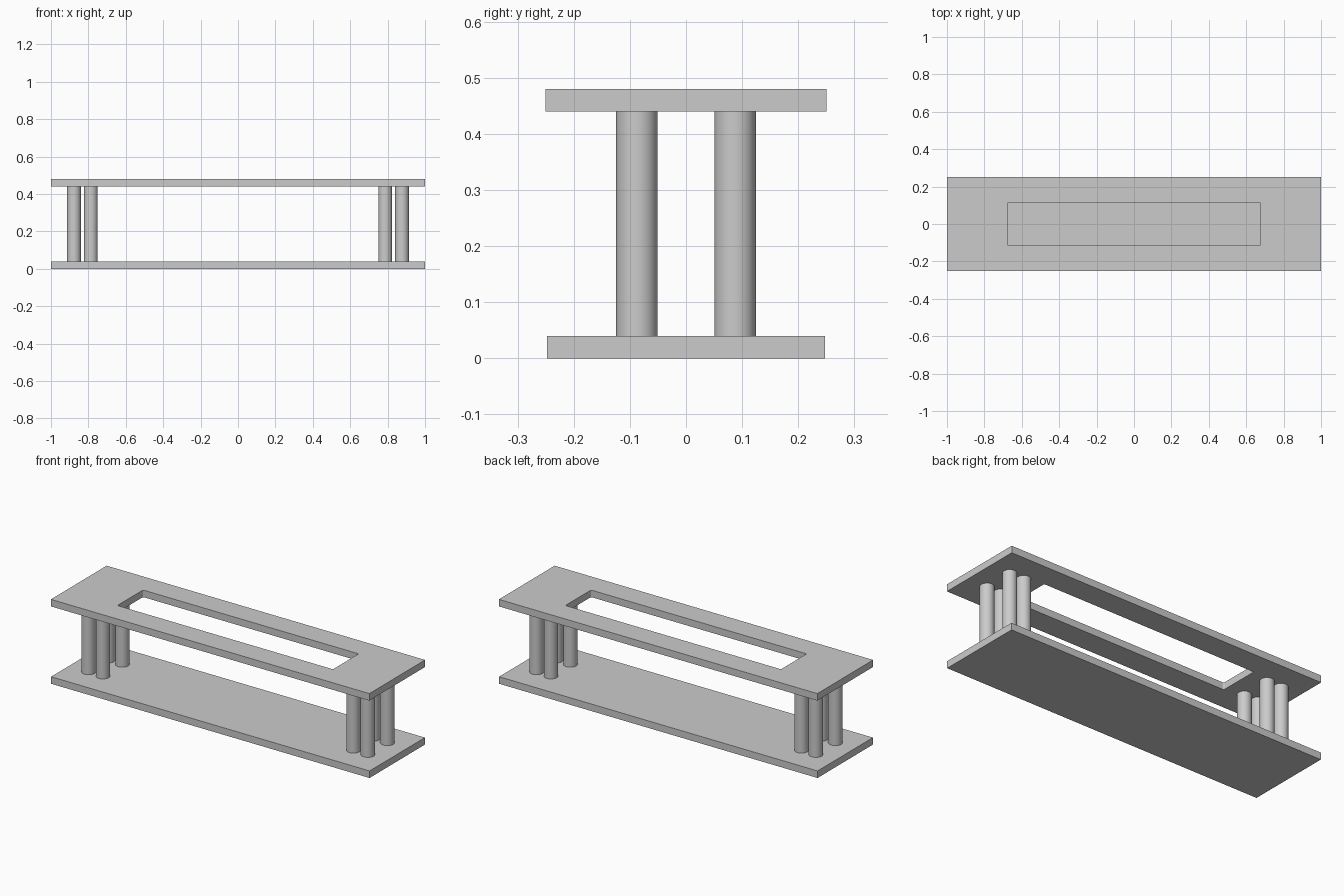
import bpy
import math

cube = bpy.data.objects.get("Cube")
if cube:
    bpy.data.objects.remove(cube, do_unlink=True)

LENGTH, DEPTH, HEIGHT, THICK = 2.0, 0.5, 0.48, 0.04
LEG_RADIUS = 0.037

grey = bpy.data.materials.new("plain grey")
grey.use_nodes = True
colour = (0.6, 0.6, 0.6, 1)
grey.diffuse_color = colour
grey.node_tree.nodes["Principled BSDF"].inputs["Base Color"].default_value = colour


def box(name, size, z):
    bpy.ops.mesh.primitive_cube_add(size=1, location=(0, 0, z))
    obj = bpy.context.object
    obj.name = name
    obj.scale = size
    bpy.ops.object.transform_apply(location=False, rotation=False, scale=True)
    obj.data.materials.append(grey)
    return obj


# Base and top boards
base = box("base_board", (LENGTH, DEPTH - 0.004, THICK), THICK / 2)
top = box("top_board", (LENGTH, DEPTH, THICK), HEIGHT - THICK / 2)

# Long opening with slightly eased corners
cutter = box("opening_cutter", (1.354, 0.23, 0.2), HEIGHT - THICK / 2)
ease = cutter.modifiers.new("eased corners", 'BEVEL')
ease.width = 0.008
ease.segments = 3
cutter.hide_render = True
cutter.hide_viewport = True
cut = top.modifiers.new("opening", 'BOOLEAN')
cut.operation = 'DIFFERENCE'
cut.solver = 'EXACT'
cut.object = cutter
bpy.context.view_layer.objects.active = top
bpy.ops.object.modifier_apply(modifier=cut.name)
bpy.data.objects.remove(cutter, do_unlink=True)

# Four round legs at each end
for side, sx in (("right", -1), ("left", 1)):
    for row, sy in (("front", -1), ("back", 1)):
        for place, x in (("inner", 0.787), ("outer", 0.877)):
            bpy.ops.mesh.primitive_cylinder_add(
                vertices=48, radius=LEG_RADIUS, depth=HEIGHT - 2 * THICK,
                location=(sx * x, sy * 0.0875, HEIGHT / 2))
            leg = bpy.context.object
            leg.name = f"{row}_{side}_{place}_leg"
            leg.data.materials.append(grey)
            bpy.ops.object.shade_smooth_by_angle(angle=math.radians(30))
